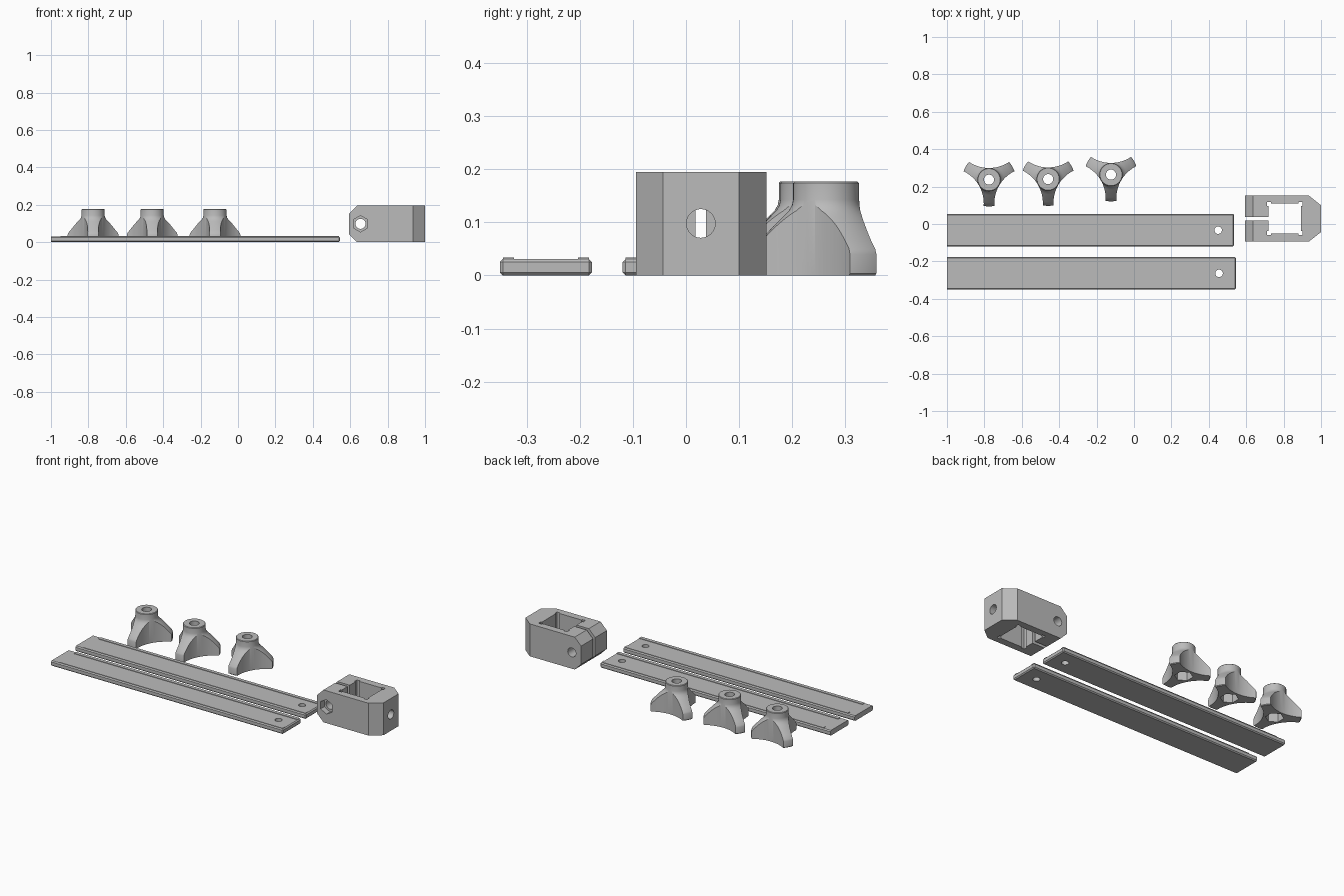
import bpy
import bmesh
from math import cos, sin, pi, radians
from mathutils import Matrix

if "Cube" in bpy.data.objects:
    bpy.data.objects.remove(bpy.data.objects["Cube"], do_unlink=True)

# One plain grey plastic
GREY = 0.5
plastic = bpy.data.materials.new("grey_plastic")
plastic.use_nodes = True
plastic.diffuse_color = (GREY, GREY, GREY, 1)
plastic.node_tree.nodes["Principled BSDF"].inputs["Base Color"].default_value = (GREY, GREY, GREY, 1)


def finish(name, bm):
    bmesh.ops.recalc_face_normals(bm, faces=bm.faces)
    mesh = bpy.data.meshes.new(name)
    bm.to_mesh(mesh)
    bm.free()
    mesh.materials.append(plastic)
    obj = bpy.data.objects.new(name, mesh)
    bpy.context.collection.objects.link(obj)
    return obj


def prism(name, outline, z0, z1):
    bm = bmesh.new()
    face = bm.faces.new([bm.verts.new((x, y, z0)) for x, y in outline])
    grown = bmesh.ops.extrude_face_region(bm, geom=[face])["geom"]
    bmesh.ops.translate(bm, vec=(0, 0, z1 - z0),
                        verts=[v for v in grown if isinstance(v, bmesh.types.BMVert)])
    return finish(name, bm)


def box(name, x0, x1, y0, y1, z0, z1):
    return prism(name, [(x0, y0), (x1, y0), (x1, y1), (x0, y1)], z0, z1)


def rod(name, radius, length, centre, axis="Z", sides=48):
    bm = bmesh.new()
    turn = {"X": Matrix.Rotation(pi / 2, 4, "Y"),
            "Y": Matrix.Rotation(pi / 2, 4, "X"), "Z": Matrix()}[axis]
    bmesh.ops.create_cone(bm, cap_ends=True, segments=sides, radius1=radius,
                          radius2=radius, depth=length,
                          matrix=Matrix.Translation(centre) @ turn)
    return finish(name, bm)


def combine(obj, tools, operation="DIFFERENCE"):
    bpy.context.view_layer.objects.active = obj
    for tool in tools:
        mod = obj.modifiers.new("cut", "BOOLEAN")
        mod.operation = operation
        mod.solver = "EXACT"
        mod.object = tool
        bpy.ops.object.modifier_apply(modifier=mod.name)
        bpy.data.objects.remove(tool, do_unlink=True)


def smooth(obj):
    bpy.ops.object.select_all(action="DESELECT")
    obj.select_set(True)
    bpy.context.view_layer.objects.active = obj
    bpy.ops.object.shade_smooth_by_angle(angle=radians(30))


# Slide bars: chamfered plate, raised edge rims, one bolt hole
def slide_bar(name, right, mid, hole_x):
    half, low, top = 0.087, 0.031, 0.034
    bar = box(name, -1, right, mid - half, mid + half, 0, low)
    bm = bmesh.new()
    bm.from_mesh(bar.data)
    bmesh.ops.bevel(bm, geom=[e for e in bm.edges if min(v.co.x for v in e.verts) > -1
                              or e.calc_length() > 1],
                    offset=0.006, segments=1, affect="EDGES")
    bm.to_mesh(bar.data)
    bm.free()
    rims = []
    for side in (-1, 1):
        a, b = sorted((mid + side * 0.06, mid + side * 0.081))
        rims.append(box("rim", -0.95, right - 0.006, a, b, 0.02, top))
    combine(bar, rims, "UNION")
    combine(bar, [rod("bolt_hole", 0.02, 0.2, (hole_x, mid, 0))])
    smooth(bar)


slide_bar("back_slide_bar", 0.535, -0.033, 0.45)
slide_bar("front_slide_bar", 0.545, -0.264, 0.455)


# Clamp block: split square collar
left, right, front, back, height, mid = 0.593, 1.0, -0.094, 0.152, 0.195, 0.029
clamp = prism("clamp_block", [(left, front), (0.935, front), (right, -0.043),
                              (right, 0.1), (0.935, back), (left, back)], 0, height)
cutters = [box("tube_opening", 0.718, 0.894, mid - 0.08, mid + 0.08, -1, 1),
           box("split", 0.5, 0.75, mid - 0.011, mid + 0.009, -1, 1)]
# Corner reliefs of the square opening
for x in (0.722, 0.89):
    for y in (mid - 0.077, mid + 0.077):
        cutters.append(box("relief", x - 0.011, x + 0.011, y - 0.011, y + 0.011, -1, 1))
# Sloped jaw corners
for z in (0, height):
    wedge = box("jaw_slope", -0.03, 0.03, -1, 1, -0.03, 0.03)
    wedge.data.transform(Matrix.Translation((left, 0, z)) @ Matrix.Rotation(pi / 4, 4, "Y"))
    cutters.append(wedge)
# Pinch bolt, nut pocket and locking screw holes
nut = rod("nut_pocket", 0.044, 0.07, (0, 0, 0), sides=6)
nut.data.transform(Matrix.Translation((0.655, front, 0.098)) @ Matrix.Rotation(pi / 2, 4, "X"))
cutters += [nut, rod("pinch_hole", 0.027, 1, (0.655, 0, 0.098), "Y"),
            rod("screw_hole", 0.027, 0.3, (0.97, mid - 0.001, 0.098), "X")]
combine(clamp, cutters)
smooth(clamp)


# Three-armed knobs: turned body with scooped sides
def knob(name, x, y):
    profile = [(0, 0), (0.139, 0), (0.143, 0.004), (0.143, 0.04), (0.139, 0.05),
               (0.122, 0.068), (0.1, 0.092), (0.082, 0.11), (0.07, 0.122),
               (0.064, 0.133), (0.062, 0.143), (0.062, 0.174), (0.059, 0.177), (0, 0.177)]
    bm = bmesh.new()
    points = [bm.verts.new((r, 0, z)) for r, z in profile]
    edges = [bm.edges.new(pair) for pair in zip(points, points[1:])]
    bmesh.ops.spin(bm, geom=points + edges, axis=(0, 0, 1), cent=(0, 0, 0),
                   angle=2 * pi, steps=72, use_duplicate=False)
    bmesh.ops.remove_doubles(bm, verts=bm.verts, dist=0.0001)
    body = finish(name, bm)
    scoops = []
    for k in range(3):
        a = radians(90 + 120 * k)
        scoops.append(rod("scoop", 0.193, 1, (0.2555 * cos(a), 0.2555 * sin(a), 0), sides=128))
    combine(body, scoops + [rod("bore", 0.027, 1, (0, 0, 0)),
                            rod("nut_recess", 0.05, 0.12, (0, 0, 0), sides=6)])
    body.location = (x, y, 0)
    smooth(body)


for label, x, y in (("left", -0.123, 0.264), ("middle", -0.459, 0.24), ("right", -0.775, 0.237)):
    knob(label + "_knob", x, y)
